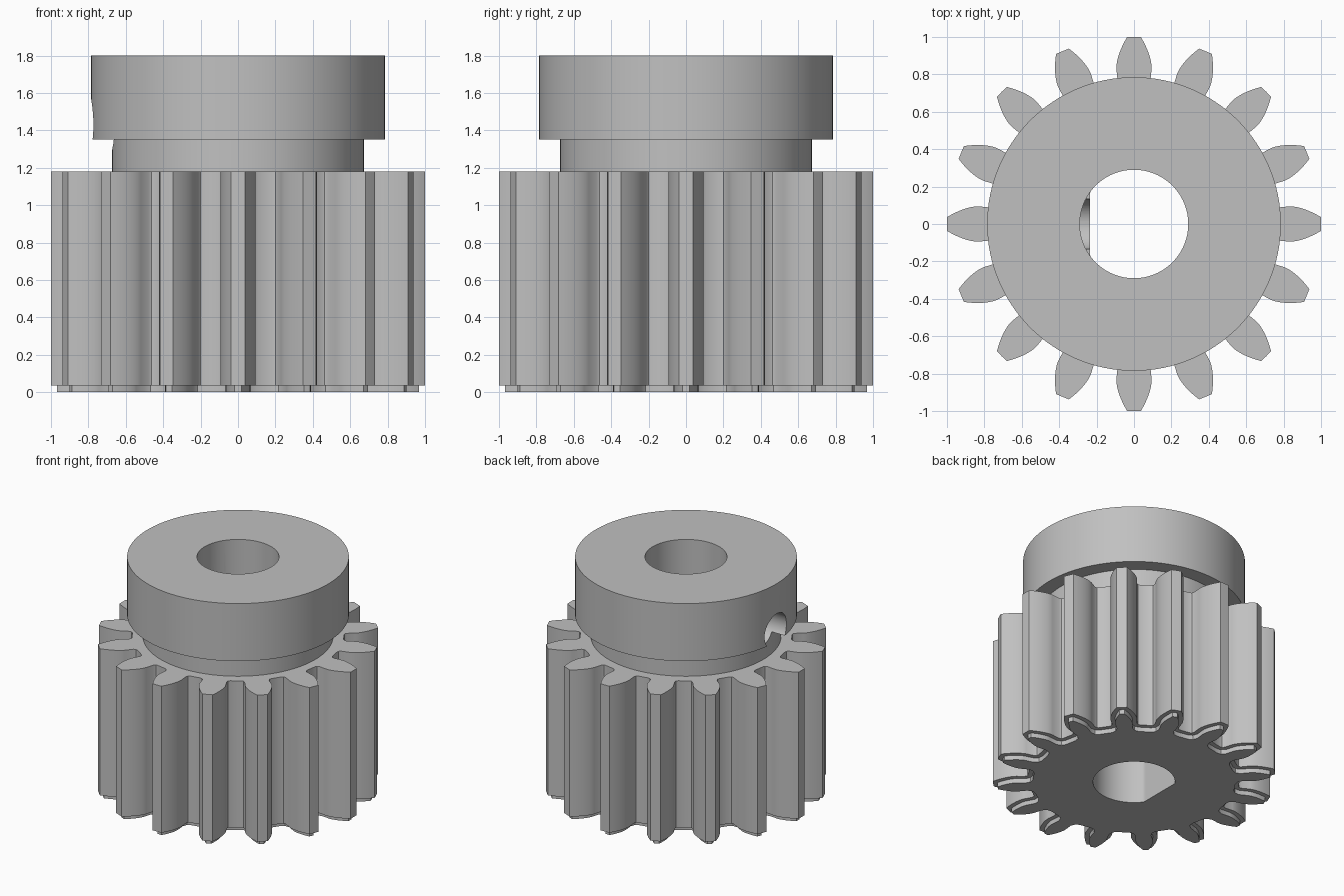
import bpy, bmesh, math
from mathutils import Matrix, Vector

if "Cube" in bpy.data.objects:
    bpy.data.objects.remove(bpy.data.objects["Cube"])

TEETH = 16
MODULE = 2 / (TEETH + 2)
PITCH_R = MODULE * TEETH / 2
PRESSURE = math.radians(20)
BASE_R = PITCH_R * math.cos(PRESSURE)
ROOT_R = PITCH_R - 1.25 * MODULE
GEAR_TOP, STEP_TOP, STEP_INSET = 1.18, 0.035, 0.033
NECK_R, COLLAR_R, COLLAR_BOTTOM, TOP = 0.673, 0.785, 1.35, 1.8
BORE_R, FLAT_X = 0.29, -0.235
SCREW_R, SCREW_Z = 0.135, 1.43

steel = bpy.data.materials.new("grey steel")
steel.use_nodes = True
colour = (0.53, 0.53, 0.53, 1)
steel.diffuse_color = colour
steel.node_tree.nodes["Principled BSDF"].inputs["Base Color"].default_value = colour


def polar(r, a):
    return Vector((r * math.cos(a), r * math.sin(a)))


def circle(r, n=128):
    return [polar(r, math.tau * i / n) for i in range(n)]


def involute(angle):
    return math.tan(angle) - angle


def gear_outline():
    # half of one tooth from root to tip, as (radius, half angle)
    at_base = math.pi / (2 * TEETH) + involute(PRESSURE)
    half = [(ROOT_R, at_base + 0.03), (ROOT_R + 0.006, at_base + 0.012),
            (ROOT_R + 0.022, at_base + 0.001)]
    for i in range(9):
        r = BASE_R + (1 - BASE_R) * i / 8
        half.append((r, at_base - involute(math.acos(min(1, BASE_R / r)))))
    tooth = [(r, -a) for r, a in half] + [(1, 0)] + half[::-1]
    return [polar(r, a + math.tau * k / TEETH) for k in range(TEETH) for r, a in tooth]


def inset(outline, d):
    # move every edge inward by d with mitred corners
    result = []
    for i, p in enumerate(outline):
        e1 = (p - outline[i - 1]).normalized()
        e2 = (outline[(i + 1) % len(outline)] - p).normalized()
        n1, n2 = Vector((-e1.y, e1.x)), Vector((-e2.y, e2.x))
        result.append(p + (n1 + n2) * d / (1 + n1.dot(n2)))
    return result


def stack(name, levels):
    # skin a pile of matching outlines and cap both ends
    bm = bmesh.new()
    rings = [[bm.verts.new((p.x, p.y, z)) for p in outline] for outline, z in levels]
    for low, high in zip(rings, rings[1:]):
        for i in range(len(low)):
            bm.faces.new((low[i - 1], low[i], high[i], high[i - 1]))
    bm.faces.new(rings[0][::-1])
    bm.faces.new(rings[-1])
    bmesh.ops.remove_doubles(bm, verts=bm.verts, dist=1e-5)
    bmesh.ops.recalc_face_normals(bm, faces=bm.faces)
    mesh = bpy.data.meshes.new(name)
    bm.to_mesh(mesh)
    bm.free()
    obj = bpy.data.objects.new(name, mesh)
    bpy.context.collection.objects.link(obj)
    mesh.materials.append(steel)
    return obj


def activate(obj):
    bpy.ops.object.select_all(action="DESELECT")
    obj.select_set(True)
    bpy.context.view_layer.objects.active = obj


def cut(obj, cutter):
    activate(obj)
    mod = obj.modifiers.new("cut", "BOOLEAN")
    mod.operation, mod.solver, mod.object = "DIFFERENCE", "EXACT", cutter
    bpy.ops.object.modifier_apply(modifier=mod.name)


# Toothed body with a slightly smaller step at its lower end
teeth = gear_outline()
small = inset(teeth, STEP_INSET)
gear = stack("toothed_body", [(small, 0), (small, STEP_TOP), (teeth, STEP_TOP), (teeth, GEAR_TOP)])

# Hub: narrow neck under a wide collar
neck, collar = circle(NECK_R), circle(COLLAR_R)
hub = stack("hub", [(neck, GEAR_TOP), (neck, COLLAR_BOTTOM), (collar, COLLAR_BOTTOM), (collar, TOP)])

# Shaft bore: D-shaped below, round above the screw
bore = circle(BORE_R)
d_bore = [Vector((max(p.x, FLAT_X), p.y)) for p in bore]
bore_cutter = stack("bore_cutter", [(d_bore, -0.1), (d_bore, SCREW_Z), (bore, SCREW_Z), (bore, TOP + 0.1)])

# Set screw hole through one side of the hub
hole = circle(SCREW_R, 48)
screw_cutter = stack("screw_hole_cutter", [(hole, 0.1), (hole, 1)])
screw_cutter.data.transform(Matrix.Translation((0, 0, SCREW_Z)) @ Matrix.Rotation(-math.pi / 2, 4, "Y"))

for cutter in (bore_cutter, screw_cutter):
    cutter.hide_render = True
cut(gear, bore_cutter)
cut(hub, bore_cutter)
cut(hub, screw_cutter)
for cutter in (bore_cutter, screw_cutter):
    bpy.data.objects.remove(cutter)

for obj in (gear, hub):
    activate(obj)
    bpy.ops.object.shade_smooth_by_angle(angle=math.radians(30))
